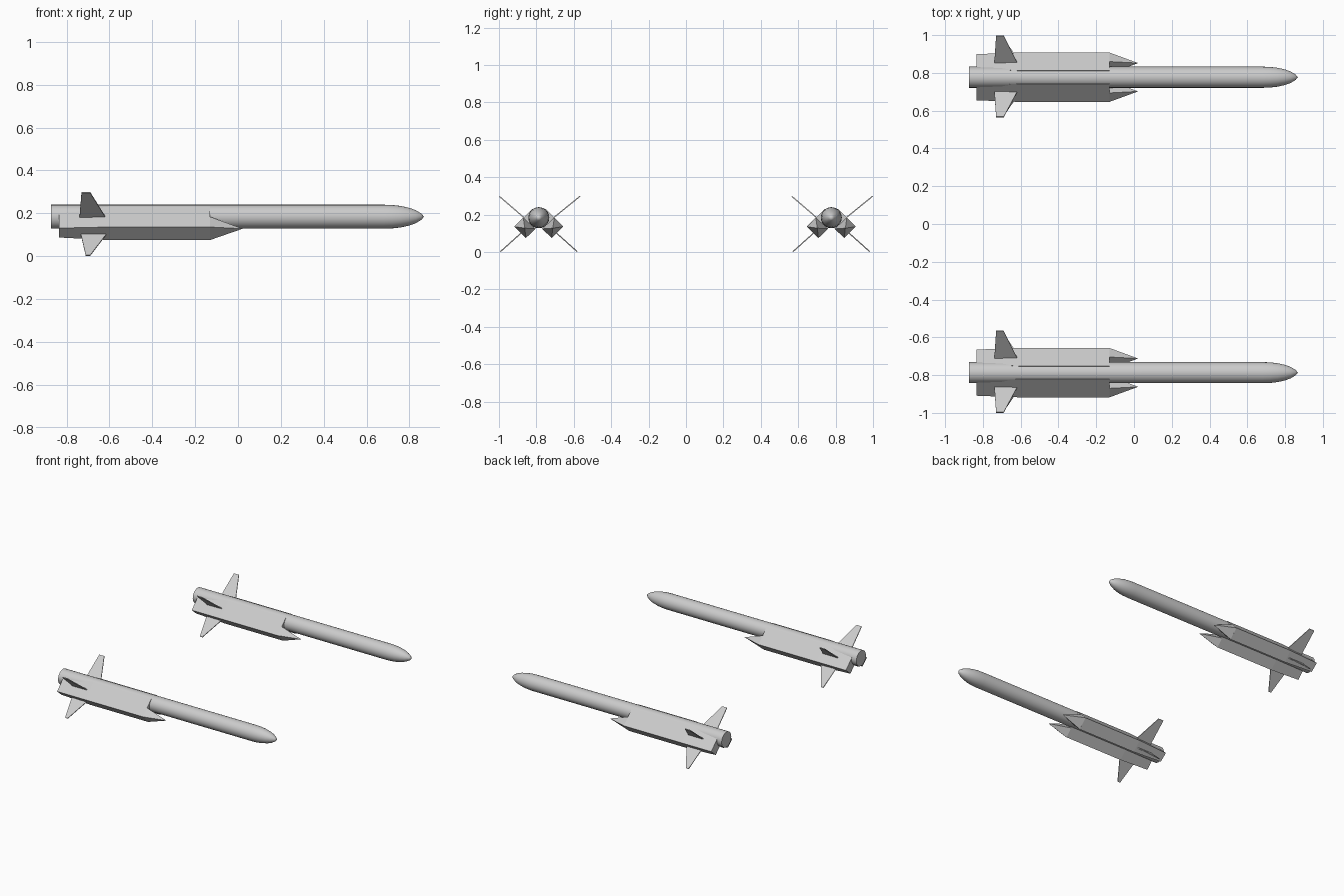
import bpy, bmesh, math
from mathutils import Vector

if "Cube" in bpy.data.objects:
    bpy.data.objects.remove(bpy.data.objects["Cube"])

AXIS_Z = 0.184
CENTRES = {"near": -0.787, "far": 0.777}


def finish(bm, name, smooth=False):
    """Turn a bmesh into one shared mesh, placed once per missile."""
    bmesh.ops.recalc_face_normals(bm, faces=bm.faces)
    mesh = bpy.data.meshes.new(name)
    bm.to_mesh(mesh)
    bm.free()
    for label, y in CENTRES.items():
        ob = bpy.data.objects.new(f"{name}_{label}", mesh)
        ob.location = (0, y, AXIS_Z)
        bpy.context.collection.objects.link(ob)
    if smooth:
        bpy.ops.object.select_all(action='DESELECT')
        ob.select_set(True)
        bpy.context.view_layer.objects.active = ob
        bpy.ops.object.shade_smooth_by_angle(angle=math.radians(35))


def loft(rings, tip=None):
    """Skin rings of points; close both ends, or bring the last to a tip."""
    bm = bmesh.new()
    loops = [[bm.verts.new(p) for p in ring] for ring in rings]
    n = len(loops[0])
    for a, b in zip(loops, loops[1:]):
        for i in range(n):
            j = (i + 1) % n
            bm.faces.new((a[i], a[j], b[j], b[i]))
    bm.faces.new(loops[0])
    if tip is None:
        bm.faces.new(loops[-1])
    else:
        t = bm.verts.new(tip)
        for i in range(n):
            bm.faces.new((loops[-1][i], loops[-1][(i + 1) % n], t))
    return bm


def section(x, points, side):
    return [(x, side * y, z) for y, z in points]


def fin(name, root, tip, root_x, tip_x, thickness=0.006):
    """Thin swept plate from a root (y, z) to a tip (y, z)."""
    outline = [Vector((root_x[0], *root)), Vector((root_x[1], *root)),
               Vector((tip_x[1], *tip)), Vector((tip_x[0], *tip))]
    normal = (outline[1] - outline[0]).cross(outline[3] - outline[0]).normalized()
    off = normal * thickness / 2
    finish(loft([[p - off for p in outline], [p + off for p in outline]]), name)


# Round body with rounded nose
SIDES = 24
profile = [(-0.873, 0.056), (0.68, 0.056), (0.72, 0.0545), (0.76, 0.050),
           (0.80, 0.041), (0.83, 0.030), (0.855, 0.015)]
rings = [[(x, r * math.cos(2 * math.pi * i / SIDES), r * math.sin(2 * math.pi * i / SIDES))
          for i in range(SIDES)] for x, r in profile]
finish(loft(rings, (0.868, 0, 0)), "body", smooth=True)

for side, word in ((-1, "left"), (1, "right")):
    # Angled air intake duct, tapering at the rear
    full = [(0.131, -0.048), (0.069, -0.109), (0.0, -0.040), (0.035, 0.047)]
    rear = [(0.122, -0.053), (0.070, -0.097), (0.0, -0.027), (0.044, 0.025)]
    finish(loft([section(-0.835, rear, side), section(-0.60, full, side),
                 section(-0.13, full, side)]), f"{word}_intake")

    # Pointed spike in front of the duct
    base = [(0.131, -0.048), (0.069, -0.109), (0.018, -0.060), (0.083, 0.0)]
    finish(loft([section(-0.131, base, side)], (0.022, side * 0.075, -0.056)),
           f"{word}_intake_spike")

    # Tail fins: upper one on the duct's top face, lower one on its outer face
    fin(f"{word}_upper_fin", (side * 0.065, -0.012), (side * 0.2155 + 0.0045, 0.114),
        (-0.74, -0.612), (-0.73, -0.69))
    fin(f"{word}_lower_fin", (side * 0.085, -0.074), (side * 0.205, -0.1815),
        (-0.735, -0.608), (-0.71, -0.69))
